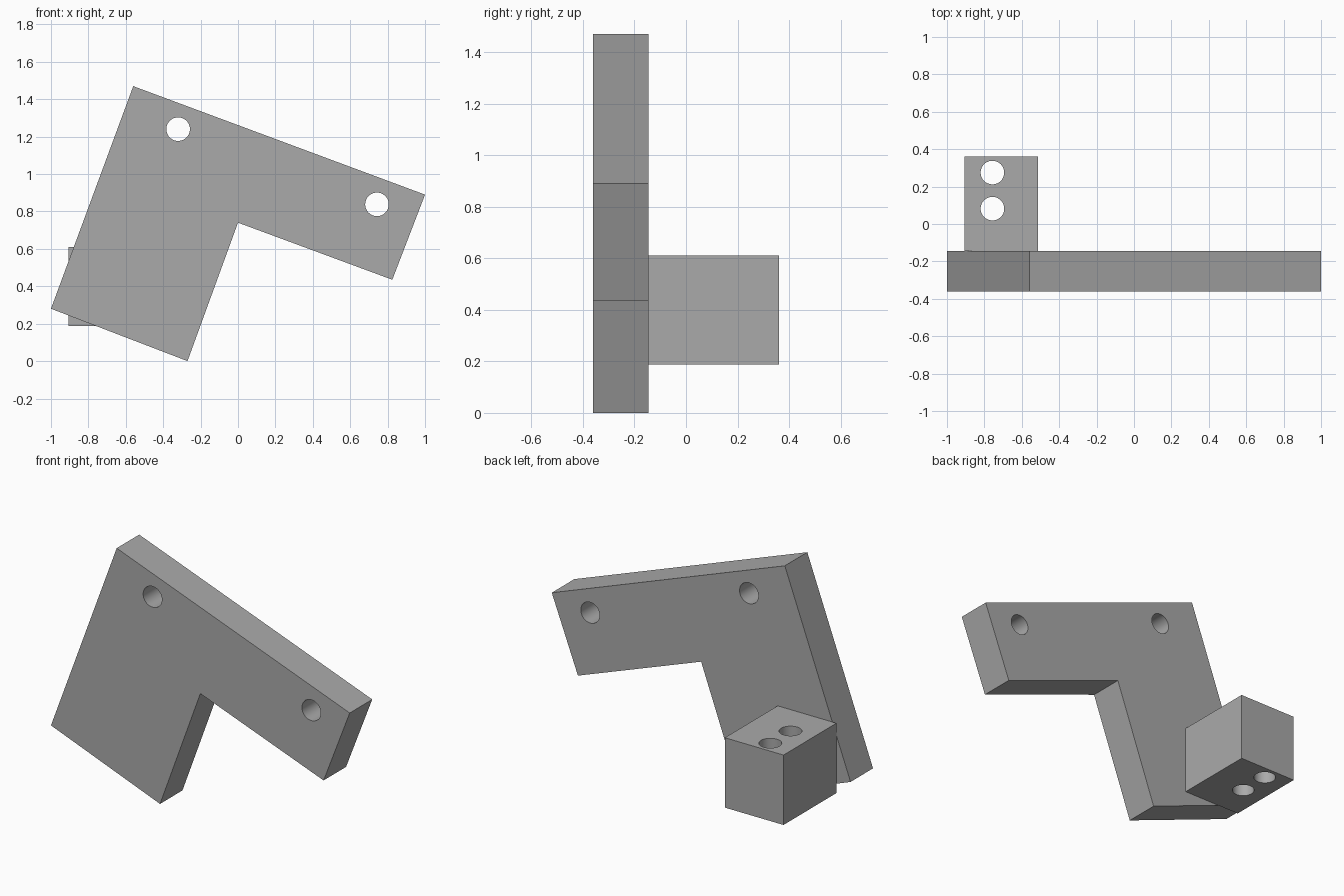
import bpy
import bmesh
from math import radians
from mathutils import Matrix, Vector

cube = bpy.data.objects.get("Cube")
if cube:
    bpy.data.objects.remove(cube, do_unlink=True)

GREY = (0.4, 0.4, 0.4, 1.0)
HOLE_RADIUS = 0.063

grey = bpy.data.materials.new("plain grey")
grey.use_nodes = True
grey.diffuse_color = GREY
grey.node_tree.nodes["Principled BSDF"].inputs["Base Color"].default_value = GREY


def new_object(name, bm):
    bmesh.ops.recalc_face_normals(bm, faces=bm.faces)
    mesh = bpy.data.meshes.new(name)
    bm.to_mesh(mesh)
    bm.free()
    mesh.materials.append(grey)
    obj = bpy.data.objects.new(name, mesh)
    bpy.context.collection.objects.link(obj)
    return obj


def prism(name, corners, depth):
    """Extrude a closed outline along the depth vector."""
    bm = bmesh.new()
    face = bm.faces.new([bm.verts.new(c) for c in corners])
    extruded = bmesh.ops.extrude_face_region(bm, geom=[face], use_keep_orig=True)
    verts = [g for g in extruded["geom"] if isinstance(g, bmesh.types.BMVert)]
    bmesh.ops.translate(bm, verts=verts, vec=depth)
    return new_object(name, bm)


def drill(obj, centres, turn):
    """Cut round through-holes, then shade their walls smoothly."""
    bm = bmesh.new()
    for centre in centres:
        bmesh.ops.create_cone(bm, cap_ends=True, segments=48, radius1=HOLE_RADIUS,
                              radius2=HOLE_RADIUS, depth=1.0,
                              matrix=Matrix.Translation(centre) @ turn)
    cutter = new_object(obj.name + "_cutter", bm)
    cutter.hide_render = True
    cut = obj.modifiers.new("holes", 'BOOLEAN')
    cut.operation = 'DIFFERENCE'
    cut.solver = 'EXACT'
    cut.object = cutter
    bpy.ops.object.select_all(action='DESELECT')
    bpy.context.view_layer.objects.active = obj
    obj.select_set(True)
    bpy.ops.object.modifier_apply(modifier=cut.name)
    bpy.data.objects.remove(cutter, do_unlink=True)
    bpy.ops.object.shade_smooth_by_angle(angle=radians(30))


# Tilted L-shaped plate with two holes running front to back
FRONT, JOINT, BACK = -0.36, -0.145, 0.36
outline = [(-1, 0.28), (-0.27, 0.0), (0.0, 0.74),
           (0.825, 0.435), (1, 0.89), (-0.56, 1.47)]
plate = prism("angled_plate", [(x, FRONT, z) for x, z in outline],
              Vector((0, JOINT - FRONT, 0)))
drill(plate, [(-0.32, FRONT, 1.24), (0.743, FRONT, 0.838)],
      Matrix.Rotation(radians(90), 4, 'X'))

# Upright block behind the plate with two vertical holes
LEFT, RIGHT, BOTTOM, TOP = -0.905, -0.512, 0.187, 0.61
footprint = [(LEFT, JOINT), (RIGHT, JOINT), (RIGHT, BACK), (LEFT, BACK)]
block = prism("mounting_block", [(x, y, BOTTOM) for x, y in footprint],
              Vector((0, 0, TOP - BOTTOM)))
drill(block, [(-0.757, y, 0.4) for y in (0.082, 0.275)], Matrix.Identity(4))
